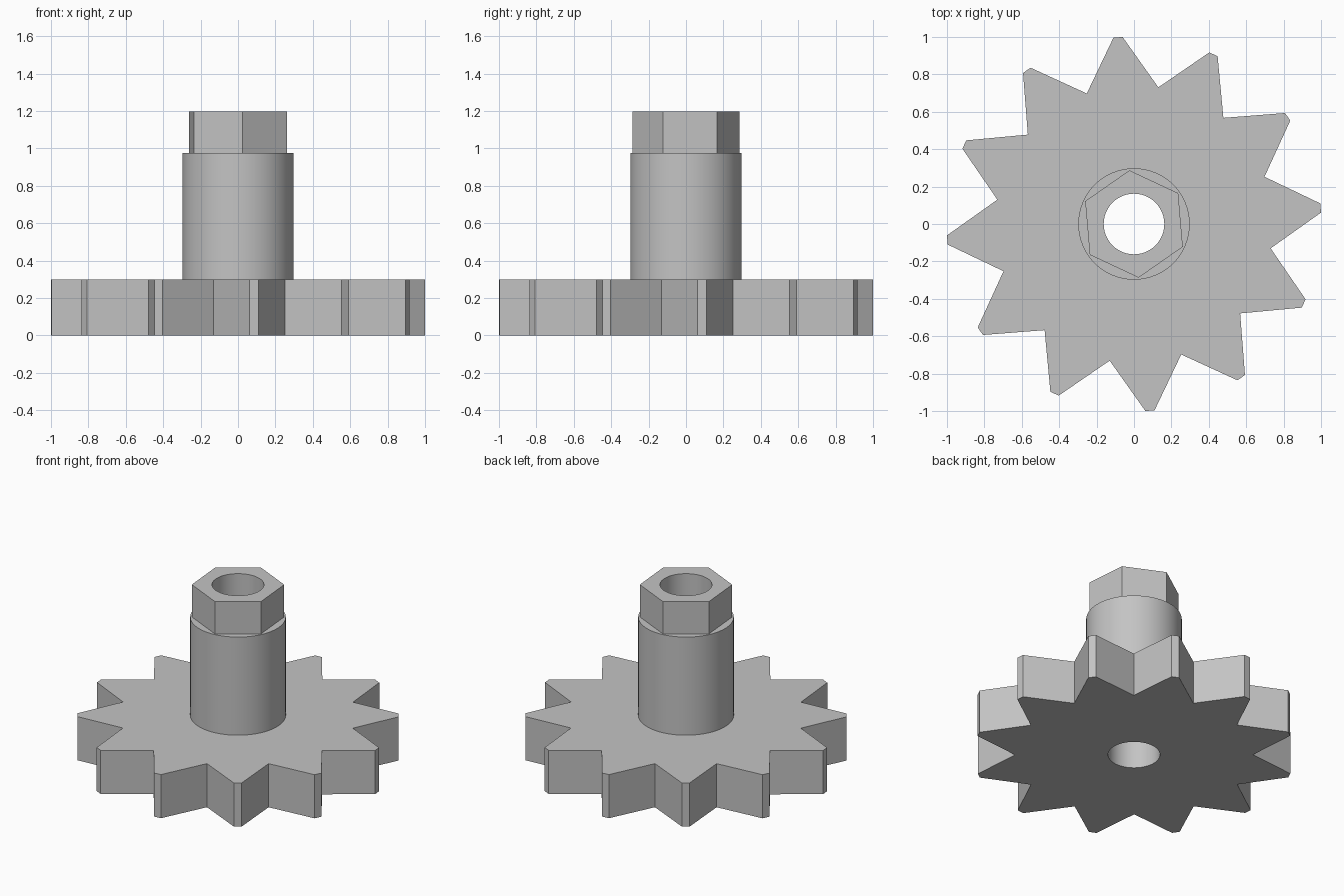
import bpy
import bmesh
from math import cos, sin, radians

cube = bpy.data.objects.get("Cube")
if cube:
    bpy.data.objects.remove(cube, do_unlink=True)

TURN = 4.9          # shared rotation of teeth and hex, degrees
TEETH = 12
BORE_RADIUS = 0.162

steel = bpy.data.materials.new("steel_grey")
steel.use_nodes = True
steel.diffuse_color = (0.55, 0.55, 0.55, 1)
steel.node_tree.nodes["Principled BSDF"].inputs["Base Color"].default_value = (0.55, 0.55, 0.55, 1)


def polar(radius, degrees):
    return radius * cos(radians(degrees)), radius * sin(radians(degrees))


def ring(radius, sides, start=0):
    return [polar(radius, start + 360 * i / sides) for i in range(sides)]


def bored_prism(name, outline, bottom, top):
    """Extrude an outline upward, leaving the round shaft bore open."""
    bm = bmesh.new()
    edges = []
    for loop in (outline, ring(BORE_RADIUS, 64)):
        verts = [bm.verts.new((x, y, bottom)) for x, y in loop]
        edges += [bm.edges.new((v, verts[i - 1])) for i, v in enumerate(verts)]
    bmesh.ops.triangle_fill(bm, edges=edges, use_beauty=True, normal=(0, 0, 1))
    result = bmesh.ops.extrude_face_region(bm, geom=bm.faces[:])
    raised = [g for g in result["geom"] if isinstance(g, bmesh.types.BMVert)]
    bmesh.ops.translate(bm, verts=raised, vec=(0, 0, top - bottom))
    bmesh.ops.recalc_face_normals(bm, faces=bm.faces[:])
    mesh = bpy.data.meshes.new(name)
    bm.to_mesh(mesh)
    bm.free()
    mesh.materials.append(steel)
    obj = bpy.data.objects.new(name, mesh)
    bpy.context.collection.objects.link(obj)
    bpy.ops.object.select_all(action='DESELECT')
    obj.select_set(True)
    bpy.context.view_layer.objects.active = obj
    bpy.ops.object.shade_smooth_by_angle(angle=radians(20))
    return obj


# Toothed wheel: blunt tips with sharp valleys between them
wheel = []
for i in range(TEETH):
    centre = TURN + i * 360 / TEETH
    wheel += [polar(1.002, centre - 1.4), polar(1.002, centre + 1.4),
              polar(0.742, centre + 180 / TEETH)]
bored_prism("toothed_wheel", wheel, 0, 0.3)

# Round hub
bored_prism("hub", ring(0.298, 64), 0.3, 0.975)

# Hexagonal drive end
bored_prism("hex_end", ring(0.288, 6, TURN + 30), 0.975, 1.197)
